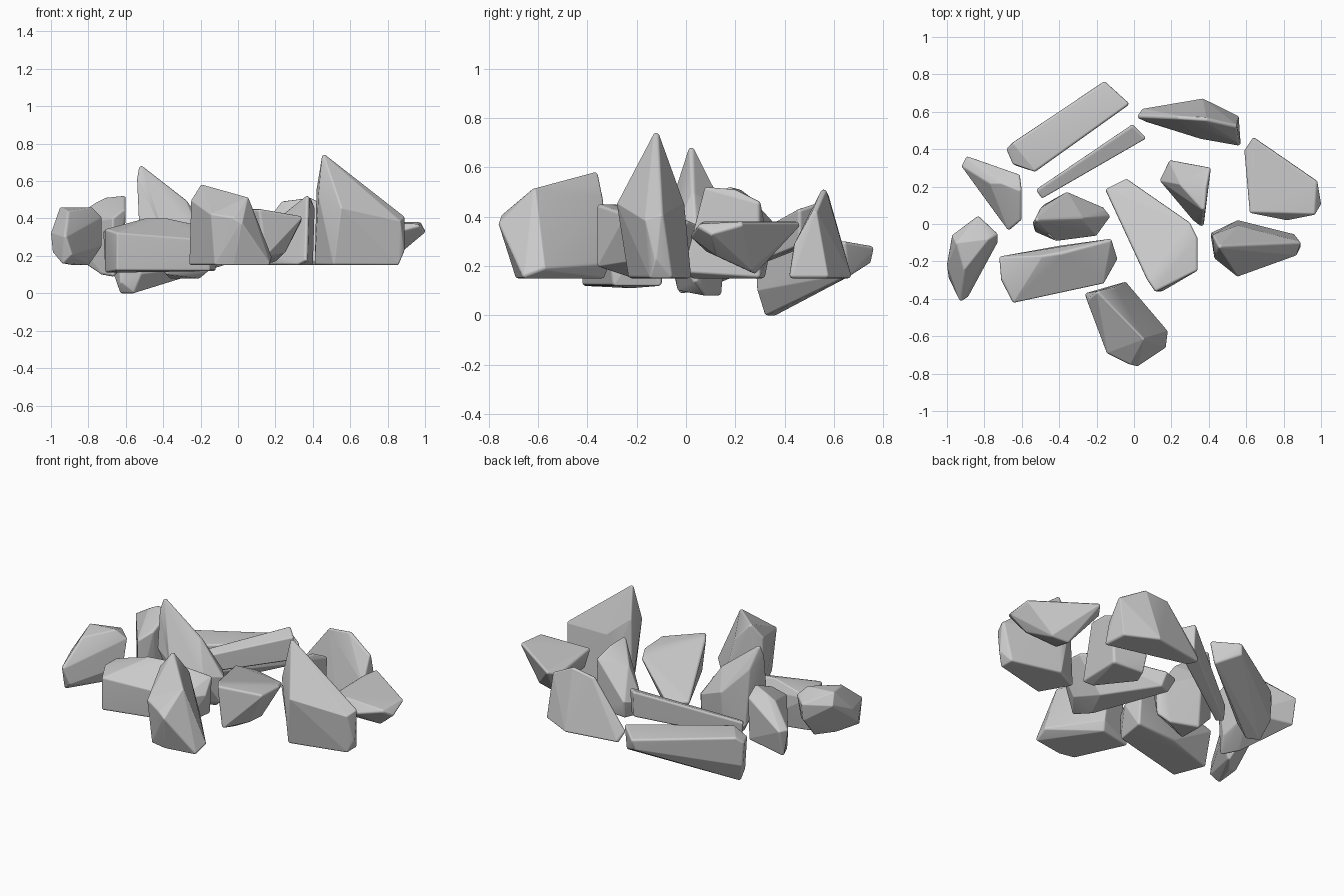
import bpy, bmesh
from mathutils import Vector


def rock(name, pts, r=0.014):
    """Rounded boulder: hull of small balls placed at the corner points."""
    lo = [min(p[i] for p in pts) for i in range(3)]
    hi = [max(p[i] for p in pts) for i in range(3)]
    bm = bmesh.new()
    ball = bmesh.new()
    bmesh.ops.create_icosphere(ball, subdivisions=2, radius=r)
    offsets = [v.co.copy() for v in ball.verts]
    ball.free()
    for p in pts:
        # inset so the rounded rock keeps its full extents
        c = Vector([lo[i] + r + (p[i] - lo[i]) / (hi[i] - lo[i]) * (hi[i] - lo[i] - 2 * r)
                    for i in range(3)])
        for o in offsets:
            bm.verts.new(c + o)
    res = bmesh.ops.convex_hull(bm, input=bm.verts[:])
    junk = {g for g in res["geom_interior"] + res["geom_unused"]
            if isinstance(g, bmesh.types.BMVert)}
    bmesh.ops.delete(bm, geom=list(junk), context='VERTS')
    bmesh.ops.delete(bm, geom=[v for v in bm.verts if not v.link_faces], context='VERTS')
    bmesh.ops.recalc_face_normals(bm, faces=bm.faces[:])
    for f in bm.faces:
        f.smooth = True
    me = bpy.data.meshes.new(name)
    bm.to_mesh(me)
    bm.free()
    ob = bpy.data.objects.new(name, me)
    bpy.context.collection.objects.link(ob)
    wn = ob.modifiers.new("weighted", 'WEIGHTED_NORMAL')
    wn.weight = 80
    return ob


# long wedge slab at the back left, thick at its low end
rock("back_slab_rock", [
    (-.68, .39, .27), (-.65, .42, .30), (-.15, .76, .28), (-.03, .65, .30), (-.54, .28, .29),
    (-.65, .32, .27), (-.67, .39, .12), (-.63, .35, .0), (-.57, .32, .0), (-.63, .31, .05),
    (-.16, .75, .23), (-.05, .66, .17), (-.53, .29, .10)])

# thin sloping splinter
rock("splinter_rock", [
    (-.52, .17, .25), (-.50, .14, .24), (0, .53, .45), (.06, .47, .43),
    (-.51, .17, .16), (-.49, .15, .16), (0, .52, .30), (.05, .47, .29)], 0.012)

# ridged rock at the back right
rock("back_ridge_rock", [
    (.39, .56, .51), (.24, .57, .49), (.02, .58, .20), (.04, .61, .15), (.37, .67, .15),
    (.55, .52, .42), (.57, .42, .15), (.56, .57, .15), (.36, .46, .17), (.06, .56, .15),
    (.56, .44, .28)])

# flat-topped keel rock at the far right
rock("right_keel_rock", [
    (.59, .40, .36), (.63, .46, .38), (.98, .22, .38), (1.0, .10, .34), (.97, .05, .37),
    (.82, .02, .33), (.62, .06, .38), (.64, .08, .27), (.72, .28, .17),
    (.82, .26, .18), (.90, .12, .25)])

# tall pointed rock at the front right
rock("tall_spire_rock", [
    (.45, -.12, .74), (.42, -.06, .56), (.43, -.18, .52), (.55, -.28, .45), (.89, -.10, .40),
    (.87, -.16, .38), (.89, -.12, .22), (.86, -.14, .15), (.86, -.06, .15), (.55, .02, .15),
    (.41, -.05, .15), (.51, -.23, .15), (.55, -.01, .45)])

# big block at the front
rock("front_block_rock", [
    (-.20, -.36, .58), (-.25, -.40, .50), (.05, -.62, .51), (-.02, -.75, .40), (-.14, -.69, .42),
    (-.26, -.37, .15), (-.05, -.31, .20), (-.06, -.33, .15), (.18, -.58, .18), (.17, -.66, .15),
    (-.02, -.69, .15), (-.12, -.67, .15), (-.11, -.34, .48), (.02, -.76, .37)])

# central rock with a tilted flat top
rock("centre_rock", [
    (-.15, .19, .29), (-.05, .24, .27), (.30, .00, .38), (.34, -.08, .40), (.34, -.25, .41),
    (.12, -.36, .45), (.08, -.30, .45), (.15, -.36, .20), (.13, -.22, .15),
    (-.10, .19, .20), (-.04, .21, .20), (.20, -.06, .17), (.25, -.24, .22)])

# small peaked rock right of the centre
rock("inner_peak_rock", [
    (.38, .08, .52), (.39, .20, .51), (.41, .30, .46), (.25, .22, .42), (.14, .24, .22),
    (.19, .34, .25), (.20, .32, .15), (.40, .30, .15), (.37, -.01, .17), (.33, .02, .15),
    (.16, .23, .15)])

# leaning pointed rock left of the centre
rock("leaning_peak_rock", [
    (-.53, .02, .68), (-.54, .00, .62), (-.50, .08, .55), (-.36, .17, .40), (-.28, .03, .49),
    (-.16, .08, .30), (-.13, .04, .28), (-.20, -.06, .30), (-.42, -.09, .36), (-.53, -.04, .40),
    (-.48, .10, .20), (-.36, .14, .08), (-.20, .08, .08), (-.14, .04, .13), (-.38, -.03, .10)])

# long block at the front left
rock("left_long_rock", [
    (-.72, -.18, .33), (-.71, -.30, .34), (-.50, -.17, .40), (-.38, -.15, .40), (-.65, -.42, .32),
    (-.16, -.31, .28), (-.12, -.08, .34), (-.09, -.18, .27), (-.71, -.22, .11), (-.65, -.42, .12),
    (-.15, -.29, .12), (-.12, -.10, .12), (-.40, -.12, .12)])

# rounded rock at the far left
rock("far_left_rock", [
    (-.95, -.10, .46), (-.97, -.06, .40), (-.83, .04, .41), (-.78, -.08, .46), (-.73, -.05, .41),
    (-.73, -.09, .25), (-.80, -.12, .15), (-.83, .03, .31), (-.88, -.22, .15),
    (-1.0, -.22, .32), (-.99, -.29, .22), (-.93, -.41, .30), (-.90, -.39, .20),
    (-.94, -.37, .16), (-.91, -.24, .44)])

# wedge behind the far left rock
rock("left_wedge_rock", [
    (-.61, .26, .48), (-.60, .18, .52), (-.70, .22, .51), (-.76, .22, .48), (-.60, .02, .45),
    (-.66, -.03, .40), (-.92, .32, .37), (-.90, .36, .37), (-.90, .33, .22), (-.66, -.03, .09),
    (-.61, .05, .15), (-.62, .26, .22), (-.72, .05, .10)])
